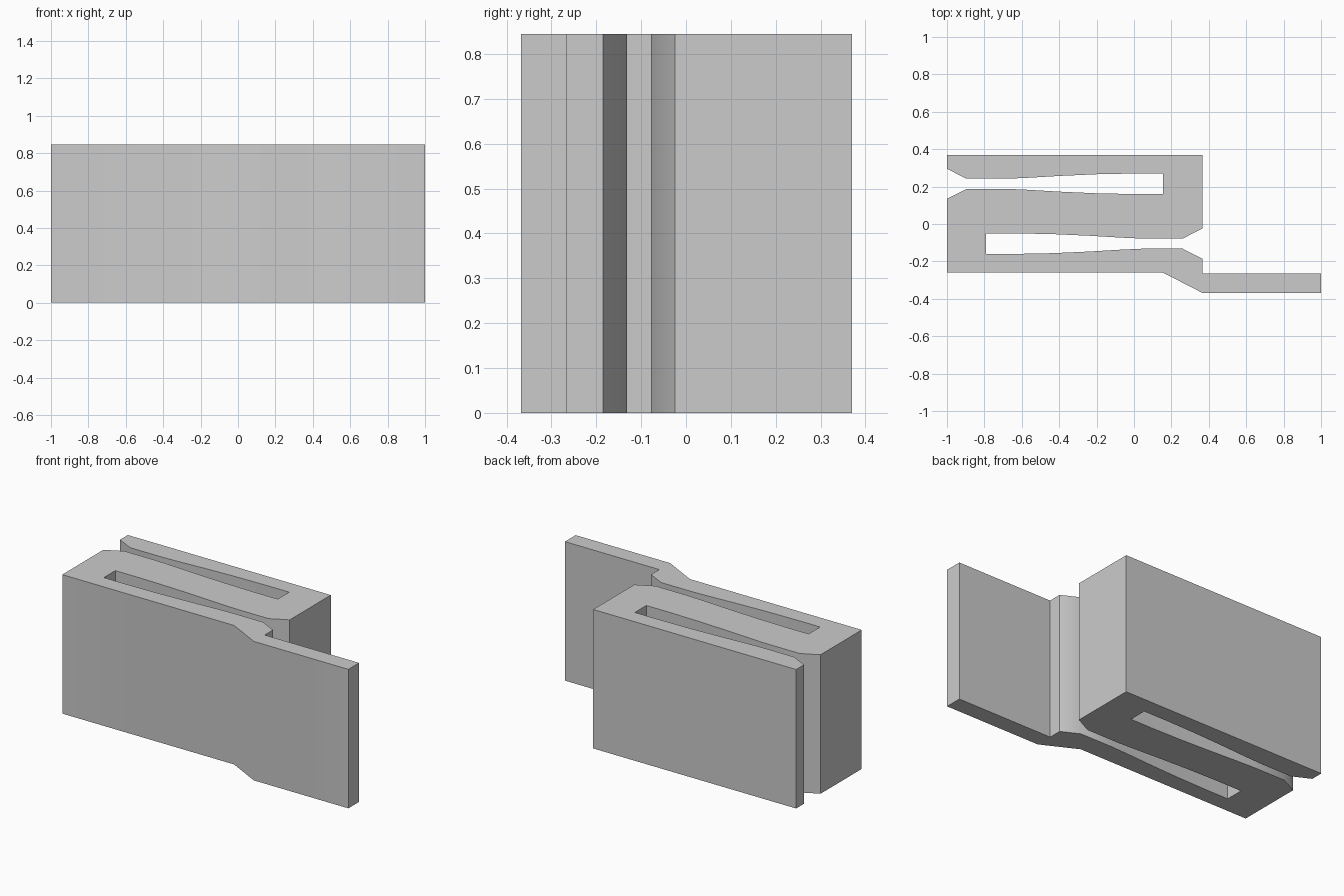
import bpy, bmesh, math

cube = bpy.data.objects.get("Cube")
if cube:
    bpy.data.objects.remove(cube, do_unlink=True)

HEIGHT = 0.845
SLOT_Y = 0.215      # centre line of the back slot

# Half profile of a slot: x position and half width, from mouth to closed end
half = [(-1, 0.08), (-0.895, 0.027), (-0.68, 0.027), (-0.57, 0.032),
        (-0.4, 0.042), (-0.2, 0.051), (0, 0.055), (0.155, 0.055)]
back_slot = [(x, SLOT_Y + w) for x, w in half] + [(x, SLOT_Y - w) for x, w in reversed(half)]

# The front slot is the back one turned half a revolution
front_slot = [(-0.635 - x, 0.11 - y) for x, y in back_slot]

# Folded strip outline, counterclockwise: front leaf, foot, front slot, back, back slot
outline = [(-1, -0.26), (0.155, -0.26), (0.365, -0.368), (1, -0.368),
           (1, -0.265), (0.365, -0.265)]
outline += front_slot
outline += [(0.365, 0.37), (-1, 0.37)]
outline += back_slot

# Extrude the outline upwards
bm = bmesh.new()
base = bm.faces.new([bm.verts.new((x, y, 0)) for x, y in outline])
extruded = bmesh.ops.extrude_face_region(bm, geom=[base], use_keep_orig=True)
top = [v for v in extruded["geom"] if isinstance(v, bmesh.types.BMVert)]
bmesh.ops.translate(bm, verts=top, vec=(0, 0, HEIGHT))
bmesh.ops.recalc_face_normals(bm, faces=bm.faces)
mesh = bpy.data.meshes.new("folded_clip")
bm.to_mesh(mesh)
bm.free()

clip = bpy.data.objects.new("folded_clip", mesh)
bpy.context.collection.objects.link(clip)

# Plain grey finish
grey = bpy.data.materials.new("grey")
grey.use_nodes = True
colour = (0.6, 0.6, 0.6, 1)
grey.diffuse_color = colour
grey.node_tree.nodes["Principled BSDF"].inputs["Base Color"].default_value = colour
mesh.materials.append(grey)

# Soft slot walls with sharp corners
bpy.ops.object.select_all(action='DESELECT')
clip.select_set(True)
bpy.context.view_layer.objects.active = clip
bpy.ops.object.shade_smooth_by_angle(angle=math.radians(30))
